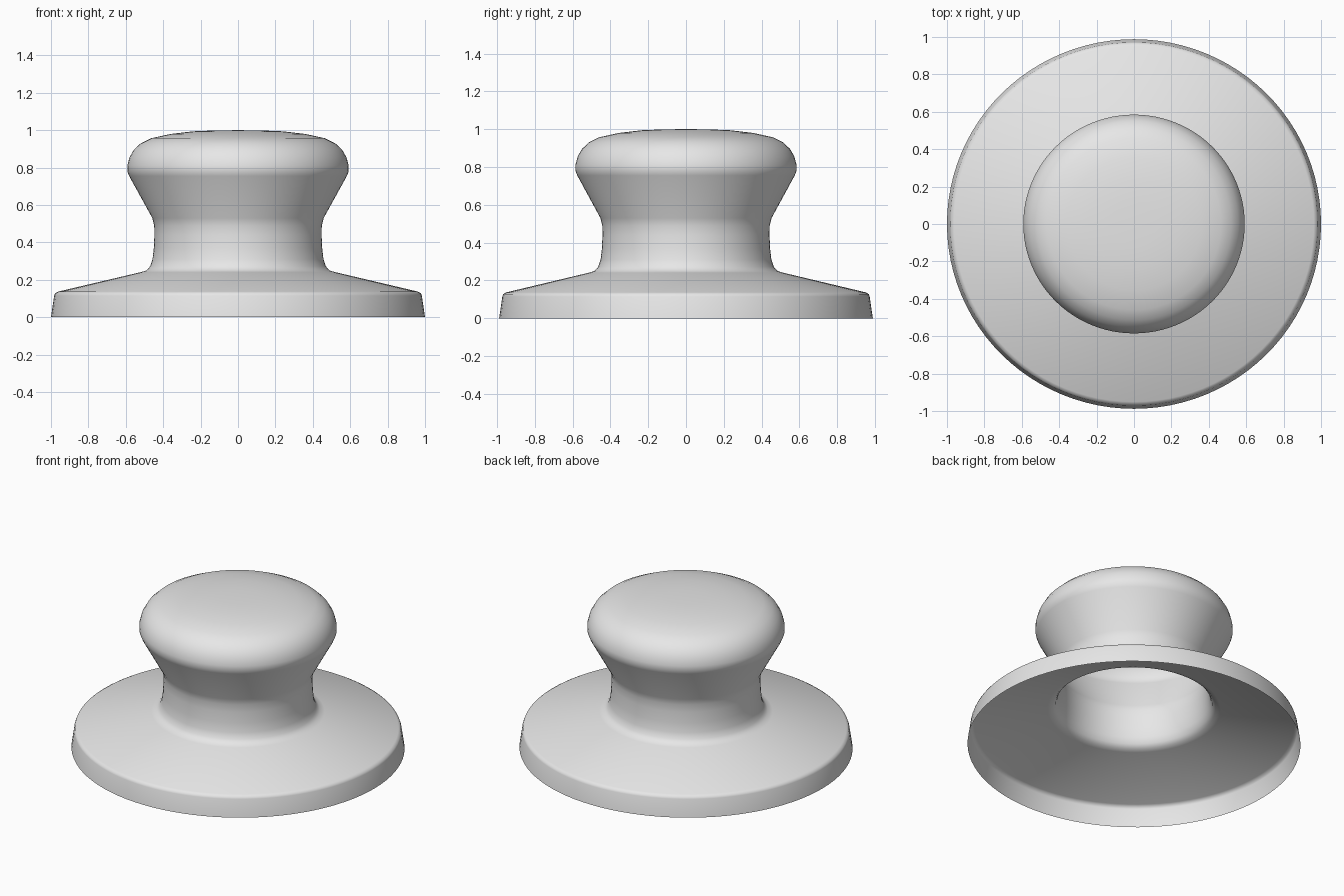
import bpy
import bmesh
from math import tau
from mathutils import Vector

cube = bpy.data.objects.get("Cube")
if cube:
    bpy.data.objects.remove(cube, do_unlink=True)

SEGMENTS = 96
DEPTH_SCALE = 0.988

# Colour
grey = bpy.data.materials.new("plain grey")
grey.use_nodes = True
grey.diffuse_color = (0.8, 0.8, 0.8, 1)
grey.node_tree.nodes["Principled BSDF"].inputs["Base Color"].default_value = grey.diffuse_color

# Half outline of the knob as (radius, height), from open rim to crown
base = [(1.0, 0), (0.983, 0.115), (0.978, 0.128), (0.962, 0.137)]
neck = [(0.52, 0.241), (0.49, 0.25), (0.47, 0.272), (0.457, 0.31),
        (0.45, 0.37), (0.447, 0.44), (0.448, 0.49), (0.458, 0.53)]
head = [(0.582, 0.755), (0.592, 0.78), (0.592, 0.81), (0.58, 0.855),
        (0.557, 0.895), (0.52, 0.93), (0.465, 0.957), (0.36, 0.98),
        (0.24, 0.994), (0.12, 0.999), (0, 1.0)]


def lathe(name, profile):
    """Revolve a profile around z into one open, smooth shell."""
    bm = bmesh.new()
    verts = [bm.verts.new((r, 0, z)) for r, z in profile]
    edges = [bm.edges.new(pair) for pair in zip(verts, verts[1:])]
    bmesh.ops.spin(bm, geom=verts + edges, cent=(0, 0, 0), axis=(0, 0, 1),
                   angle=tau, steps=SEGMENTS, use_merge=False)
    bmesh.ops.remove_doubles(bm, verts=bm.verts, dist=0.0005)
    bmesh.ops.recalc_face_normals(bm, faces=bm.faces)
    crown = max(bm.faces, key=lambda f: f.calc_center_median().z)
    if crown.normal.z < 0:
        bmesh.ops.reverse_faces(bm, faces=bm.faces)
    bmesh.ops.scale(bm, vec=Vector((1, DEPTH_SCALE, 1)), verts=bm.verts)
    for face in bm.faces:
        face.smooth = True
    mesh = bpy.data.meshes.new(name)
    bm.to_mesh(mesh)
    bm.free()
    mesh.materials.append(grey)
    obj = bpy.data.objects.new(name, mesh)
    bpy.context.collection.objects.link(obj)
    return obj


# Flanged base, neck and rounded head in one hollow shell
lathe("lid_knob", base + neck + head)
